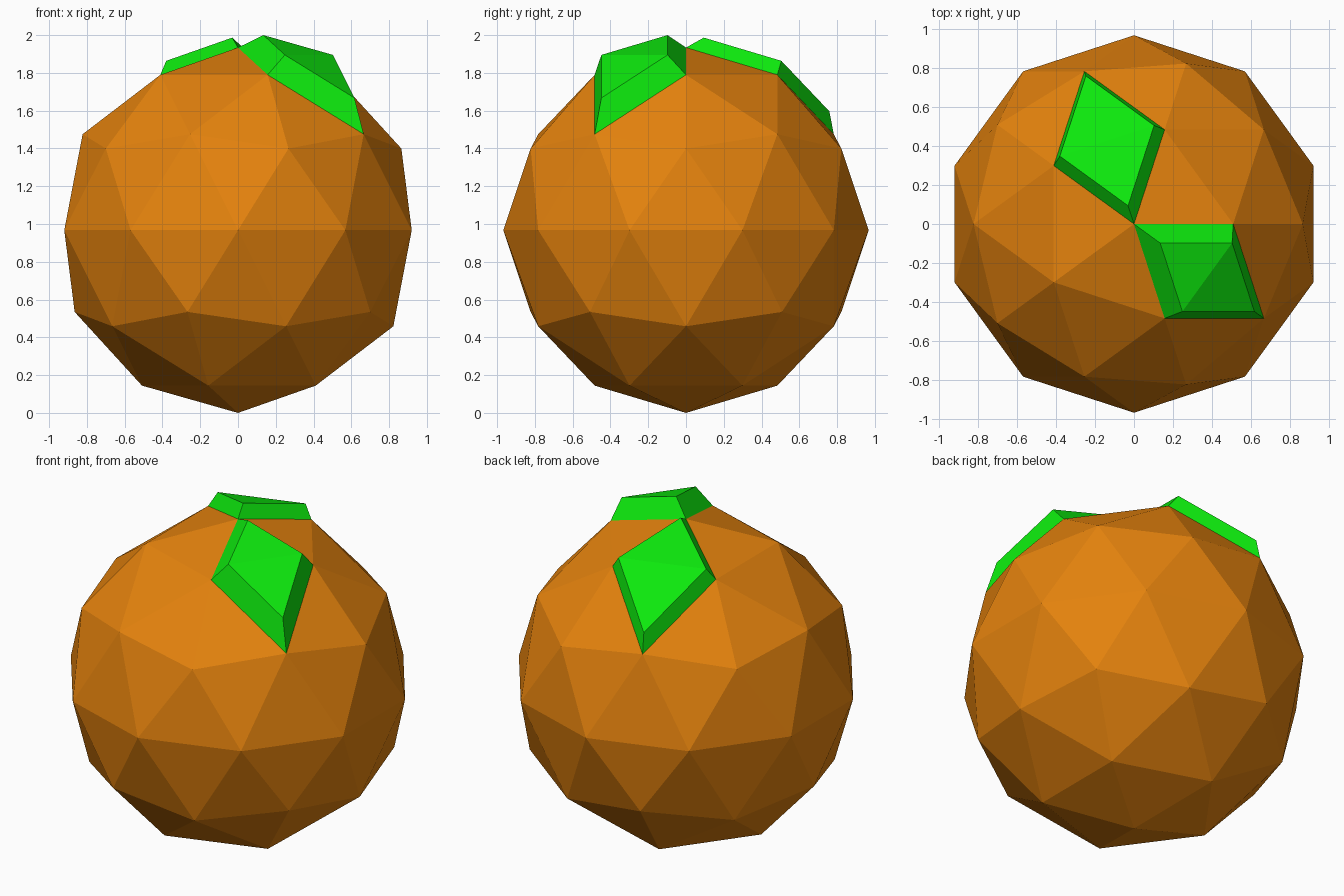
import bpy, bmesh
from mathutils import Vector

if "Cube" in bpy.data.objects:
    bpy.data.objects.remove(bpy.data.objects["Cube"])

R = 0.967  # ball radius


def material(name, rgb):
    m = bpy.data.materials.new(name)
    m.diffuse_color = (*rgb, 1.0)
    m.use_nodes = True
    m.node_tree.nodes["Principled BSDF"].inputs["Base Color"].default_value = m.diffuse_color
    return m


orange = material("orange", (0.78, 0.225, 0.004))
green = material("green", (0.004, 0.8, 0.004))

# Low-poly ball
bm = bmesh.new()
bmesh.ops.create_icosphere(bm, subdivisions=2, radius=R)


def raise_tile(target, height, scale):
    """Extrude the two triangles sharing the edge nearest target, tapering the top."""
    target = Vector(target)
    edge = min(bm.edges, key=lambda e: ((e.verts[0].co + e.verts[1].co) / 2 - target).length)
    mid = (edge.verts[0].co + edge.verts[1].co) / 2
    faces = list(edge.link_faces)
    out = bmesh.ops.extrude_face_region(bm, geom=faces)["geom"]
    old = [f for f in faces if f.is_valid]
    if old:
        bmesh.ops.delete(bm, geom=old, context='FACES')
    tops = [g for g in out if isinstance(g, bmesh.types.BMFace) and g.is_valid]
    verts = {v for f in tops for v in f.verts}
    for v in verts:
        v.co = mid + (v.co - mid) * scale + mid.normalized() * height
    # colour the top and the sloping sides
    for v in verts:
        for f in v.link_faces:
            f.material_index = 1


# Two raised green tiles beside the top point
raise_tile((0.332, -0.241, 0.822), 0.118, 0.725)
raise_tile((-0.127, 0.390, 0.822), 0.083, 0.85)

bmesh.ops.recalc_face_normals(bm, faces=bm.faces[:])
bmesh.ops.translate(bm, verts=bm.verts[:], vec=(0, 0, R))

mesh = bpy.data.meshes.new("faceted_ball")
bm.to_mesh(mesh)
bm.free()
mesh.materials.append(orange)
mesh.materials.append(green)
ball = bpy.data.objects.new("faceted_ball", mesh)
bpy.context.collection.objects.link(ball)
